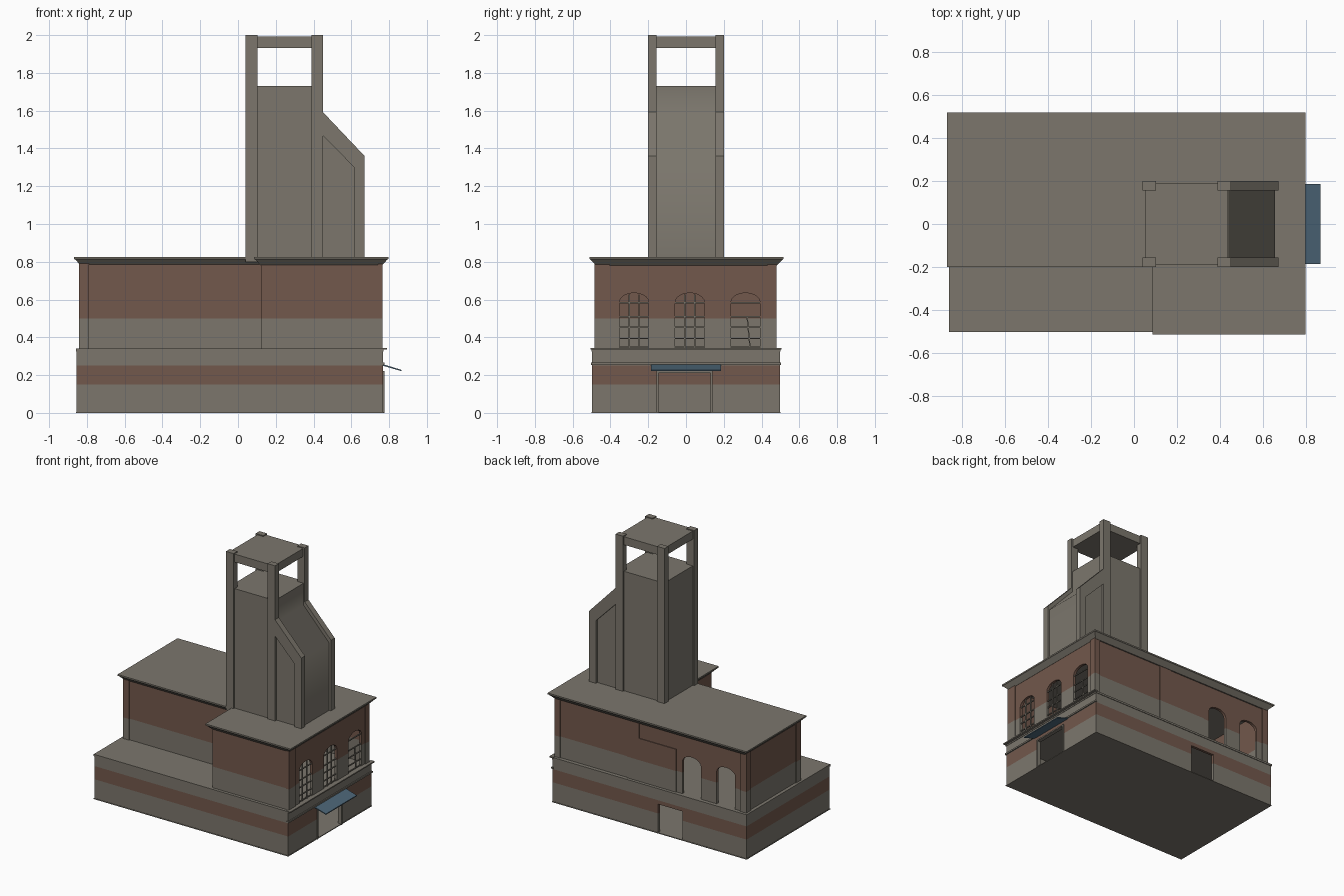
import bpy, bmesh, math

if "Cube" in bpy.data.objects:
    bpy.data.objects.remove(bpy.data.objects["Cube"])


def material(name, rgb):
    m = bpy.data.materials.new(name)
    m.diffuse_color = (*rgb, 1)
    m.use_nodes = True
    m.node_tree.nodes["Principled BSDF"].inputs["Base Color"].default_value = m.diffuse_color
    return m


STONE = material("grey_stone", (0.2, 0.183, 0.152))
BRICK = material("red_brown_brick", (0.17, 0.098, 0.072))
BLUE = material("blue_awning", (0.075, 0.135, 0.19))


def finish(name, bm, mats, banded=False):
    bmesh.ops.recalc_face_normals(bm, faces=bm.faces)
    if banded:  # horizontal stone and brick courses
        bmesh.ops.triangulate(bm, faces=bm.faces)
        for z in (0.15, 0.25, 0.5):
            bmesh.ops.bisect_plane(bm, geom=bm.verts[:] + bm.edges[:] + bm.faces[:],
                                   plane_co=(0, 0, z), plane_no=(0, 0, 1))
        for f in bm.faces:
            z = f.calc_center_median().z
            f.material_index = int(0.15 < z < 0.25 or z > 0.5)
    me = bpy.data.meshes.new(name)
    bm.to_mesh(me)
    bm.free()
    for m in mats:
        me.materials.append(m)
    ob = bpy.data.objects.new(name, me)
    bpy.context.collection.objects.link(ob)
    return ob


def prism(name, pts, axis, a, b, mats=(STONE,), banded=False):
    """Extrude a (u, z) profile along x or y from a to b."""
    bm = bmesh.new()
    place = (lambda u, z, t: (t, u, z)) if axis == 'x' else (lambda u, z, t: (u, t, z))
    r0 = [bm.verts.new(place(u, z, a)) for u, z in pts]
    r1 = [bm.verts.new(place(u, z, b)) for u, z in pts]
    bm.faces.new(r0)
    bm.faces.new(r1)
    n = len(pts)
    for i in range(n):
        j = (i + 1) % n
        bm.faces.new((r0[i], r0[j], r1[j], r1[i]))
    return finish(name, bm, mats, banded)


def box(name, x0, x1, y0, y1, z0, z1, banded=False, mats=(STONE,)):
    pts = [(x0, z0), (x1, z0), (x1, z1), (x0, z1)]
    return prism(name, pts, 'y', y0, y1, (STONE, BRICK) if banded else mats, banded)


def door(u0, u1, z1):
    return [(u0, 0), (u0, z1), (u1, z1), (u1, 0)]


def arch(c, w=0.155, z0=0.34, spring=0.585, rise=0.05):
    top = [(c - w / 2 * math.cos(math.pi * i / 10), spring + rise * math.sin(math.pi * i / 10))
           for i in range(11)]
    return [(c - w / 2, z0)] + top + [(c + w / 2, z0)]


def wall(name, axis, a, b, u0, u1, z0, z1, openings=()):
    pts = [(u0, z0)]
    for o in openings:
        pts += o
    pts += [(u1, z0), (u1, z1), (u0, z1)]
    return prism(name, pts, axis, a, b, (STONE, BRICK), True)


T = 0.02  # wall thickness

# Ground storey
X0, X1, Y = -0.855, 0.768, 0.497
wall("lower_front_wall", 'y', -Y, -Y + T, X0, X1, 0, 0.325)
wall("lower_back_wall", 'y', Y - T, Y, X0, X1, 0, 0.325, [door(-0.32, -0.115, 0.22)])
wall("lower_left_wall", 'x', X0, X0 + T, -Y + T, Y - T, 0, 0.325)
wall("lower_right_wall", 'x', X1 - T, X1, -Y + T, Y - T, 0, 0.325, [door(-0.15, 0.135, 0.215)])
box("ground_floor", X0 - 0.003, X1 + 0.003, -Y - 0.003, Y + 0.003, 0, 0.006)
box("terrace_slab", X0 - 0.003, X1 + 0.003, -Y - 0.004, Y + 0.004, 0.325, 0.34)
box("right_ledge", 0.76, 0.79, -0.505, 0.505, 0.335, 0.344)
box("right_string_course", 0.76, 0.776, -0.503, 0.503, 0.254, 0.266)

# Entrance frame and awning
for i, y in enumerate((-0.155, 0.13)):
    box(f"door_jamb_{i}", 0.745, 0.776, y, y + 0.01, 0, 0.22)
box("door_lintel", 0.745, 0.776, -0.155, 0.14, 0.212, 0.222)
prism("awning", [(0.766, 0.25), (0.865, 0.221), (0.865, 0.228), (0.766, 0.258)],
      'y', -0.185, 0.185, (BLUE,))

# Upper storey, L-shaped plan
L, R, F, M, B, W = -0.833, 0.76, -0.478, -0.168, 0.472, 0.122
Z0, Z1 = 0.34, 0.79
wins = (-0.275, 0.02, 0.315)
wall("upper_main_front_wall", 'y', M, M + T, L, W + T, Z0, Z1)
wall("upper_wing_front_wall", 'y', F, F + T, W, R, Z0, Z1)
wall("upper_wing_left_wall", 'x', W, W + T, F + T, M, Z0, Z1)
wall("upper_left_wall", 'x', L, L + T, M + T, B - T, Z0, Z1)
wall("upper_right_wall", 'x', R - T, R, F + T, B - T, Z0, Z1, [arch(c) for c in wins])
wall("upper_back_wall", 'y', B - T, B, L, R, Z0, Z1, [arch(-0.665), arch(-0.378)])
prism("back_raised_panel", [(-0.25, 0.34), (0.16, 0.34), (0.16, 0.785), (0.06, 0.785),
                            (0.06, 0.664), (-0.25, 0.664)],
      'y', B - 0.005, B + 0.006, (STONE, BRICK), True)

# Corner pilasters
box("pilaster_front_left", L - 0.008, -0.79, M - 0.008, M + 0.05, Z0, Z1, True)
box("pilaster_back_left", L - 0.008, -0.79, B - 0.05, B + 0.008, Z0, Z1, True)
box("pilaster_front_right", R - 0.02, R + 0.006, F - 0.006, -0.405, Z0, Z1, True)
box("pilaster_back_right", R - 0.04, R + 0.006, B - 0.04, B + 0.008, Z0, Z1, True)

# Window glazing bars on the right face
for k, c in enumerate(wins):
    xa, xb = R - 0.014, R - 0.006
    for j, z in enumerate((0.345, 0.39, 0.45, 0.505, 0.58)):
        box(f"window_{k}_crossbar_{j}", xa, xb, c - 0.078, c + 0.078, z, z + 0.007)
    if k < 2:
        for j, u in enumerate((-0.026, 0.026)):
            box(f"window_{k}_upright_{j}", xa, xb, c + u - 0.0035, c + u + 0.0035, 0.34, 0.628)
    else:  # loose, leaning bar
        prism("window_2_leaning_bar", [(c + 0.02, 0.35), (c + 0.027, 0.35),
                                       (c + 0.012, 0.51), (c + 0.005, 0.51)], 'x', xa, xb)


# Flared cornice and flat roof
def cornice():
    bm = bmesh.new()
    rings = []
    for inset, z in ((0.036, 0.78), (0.006, 0.812), (0, 0.815), (0, 0.826)):
        x0, x1, xr = -0.868 + inset, 0.085 + inset, 0.797 - inset
        y0, y1, yb = -0.512 + inset, -0.2 + inset, 0.517 - inset
        plan = [(x0, y1), (x1, y1), (x1, y0), (xr, y0), (xr, yb), (x0, yb)]
        rings.append([bm.verts.new((x, y, z)) for x, y in plan])
    for a, b in zip(rings, rings[1:]):
        for i in range(6):
            j = (i + 1) % 6
            bm.faces.new((a[i], a[j], b[j], b[i]))
    bm.faces.new(rings[0])
    bm.faces.new(rings[-1])
    return finish("roof_cornice", bm, (STONE,))


cornice()

# Tower with corner posts and open top
box("tower_body", 0.052, 0.437, -0.187, 0.187, 0.8, 1.73)
box("tower_cap", 0.052, 0.437, -0.19, 0.19, 1.932, 1.993)
for i, (xa, xb) in enumerate(((0.04, 0.103), (0.388, 0.45))):
    for j, (ya, yb) in enumerate(((-0.2, -0.155), (0.155, 0.2))):
        box(f"tower_post_{i}_{j}", xa, xb, ya, yb, 0.8, 2.0)

# Sloped buttress: smooth core between two raised frames
core = prism("buttress_core", [(0.42, 0.8), (0.655, 0.8), (0.655, 1.335), (0.44, 1.565),
                               (0.44, 1.73), (0.42, 1.73)], 'y', -0.182, 0.182)
bpy.context.view_layer.objects.active = core
core.select_set(True)
bpy.ops.object.shade_smooth_by_angle(angle=math.radians(60))
frame = [(0.615, 0.8), (0.67, 0.8), (0.67, 1.36), (0.45, 1.592), (0.45, 1.468), (0.615, 1.3)]
prism("buttress_frame_front", frame, 'y', -0.2, -0.155)
prism("buttress_frame_back", frame, 'y', 0.155, 0.2)
